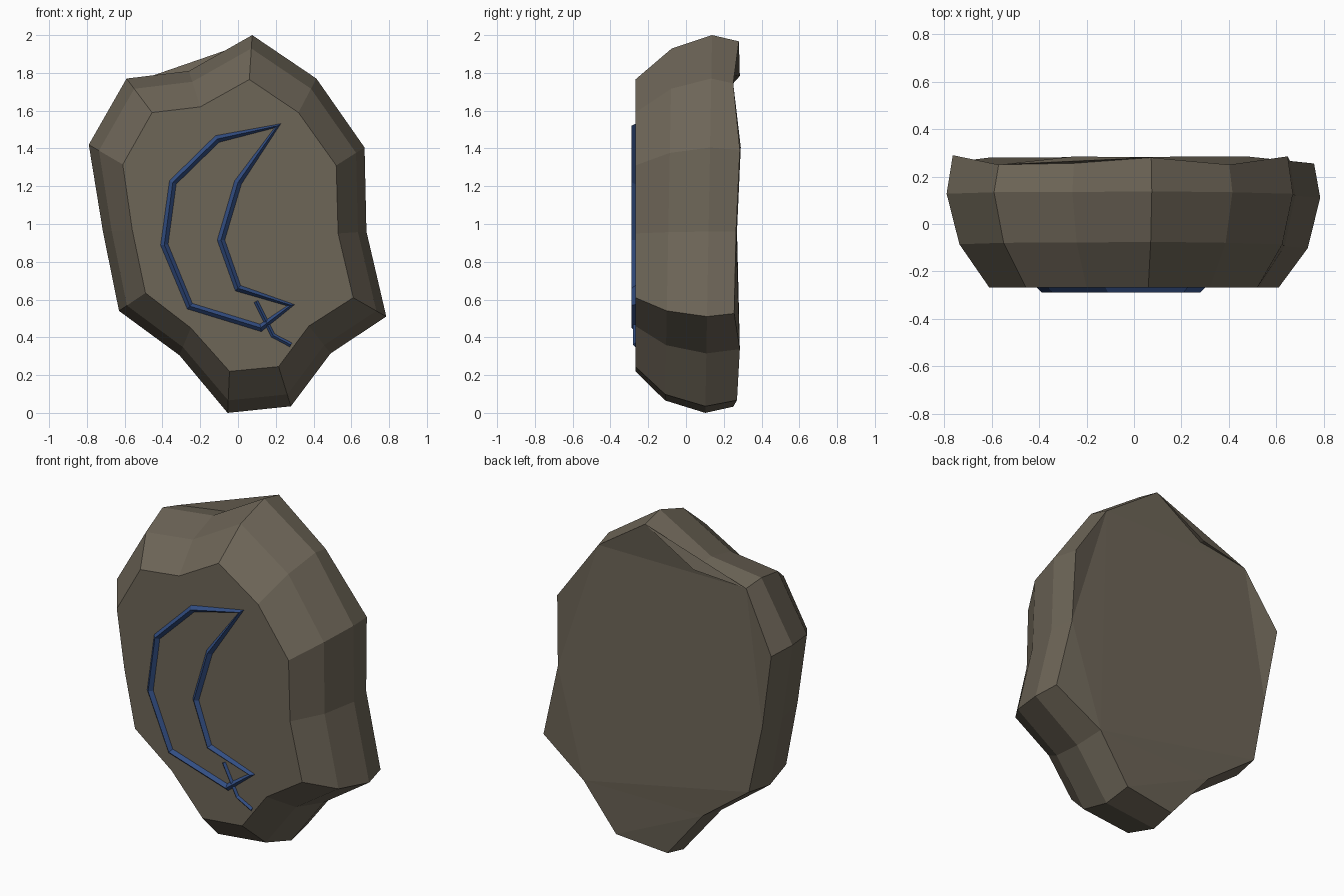
import bpy, bmesh
from mathutils import Vector

if "Cube" in bpy.data.objects:
    bpy.data.objects.remove(bpy.data.objects["Cube"])


def material(name, rgb):
    m = bpy.data.materials.new(name)
    m.diffuse_color = (*rgb, 1)
    m.use_nodes = True
    m.node_tree.nodes["Principled BSDF"].inputs["Base Color"].default_value = m.diffuse_color
    return m


def make_object(name, bm, mat):
    bmesh.ops.recalc_face_normals(bm, faces=bm.faces)
    me = bpy.data.meshes.new(name)
    bm.to_mesh(me)
    bm.free()
    me.materials.append(mat)
    ob = bpy.data.objects.new(name, me)
    bpy.context.collection.objects.link(ob)
    return ob


def bridge(bm, a, b, closed=True):
    n = len(a)
    for i in range(n if closed else n - 1):
        j = (i + 1) % n
        bm.faces.new((a[i], a[j], b[j], b[i]))


stone_mat = material("stone grey brown", (0.155, 0.132, 0.097))
blue_mat = material("rune blue", (0.032, 0.075, 0.225))

# Stone slab: front outline, widest outline and uneven back depth
front = [(.06, 1.765), (.32, 1.59), (.52, 1.31), (.53, .95), (.61, .61),
         (.375, .46), (.215, .245), (-.045, .22), (-.25, .45), (-.49, .635),
         (-.56, .97), (-.61, 1.315), (-.455, 1.59), (-.2, 1.62)]
wide = [(.075, 2.0), (.415, 1.77), (.67, 1.405), (.68, .96), (.785, .51),
        (.49, .315), (.28, .035), (-.055, .0), (-.31, .305), (-.63, .54),
        (-.715, .96), (-.79, 1.42), (-.59, 1.77), (-.26, 1.81)]
back_y = [.28, .25, .285, .265, .255, .285, .27,
          .25, .27, .28, .27, .29, .25, .285]

bm = bmesh.new()
rings = [[], [], [], []]
for (fx, fz), (wx, wz), by in zip(front, wide, back_y):
    tilt = 0.018 * (wz - 1)
    rings[0].append(bm.verts.new((fx, -.268, fz)))
    rings[1].append(bm.verts.new((fx + .7 * (wx - fx), -.093 + tilt,
                                  fz + .7 * (wz - fz))))
    rings[2].append(bm.verts.new((wx, .12 + tilt, wz)))
    rings[3].append(bm.verts.new((wx * .967, by, 1 + (wz - 1) * .967)))
for a, b in zip(rings, rings[1:]):
    bridge(bm, a, b)
bm.faces.new(rings[0])
back = bm.faces.new(rings[-1])
bmesh.ops.triangulate(bm, faces=[back])
make_object("stone_slab", bm, stone_mat)


# Rune strokes: diamond-section bars lying half sunk in the front face
def stroke(name, pts, r, closed):
    bm = bmesh.new()
    pts = [Vector((x, -.268, z)) for x, z in pts]
    n = len(pts)
    sections = []
    for i, p in enumerate(pts):
        nxt = pts[(i + 1) % n] if closed or i < n - 1 else p
        prv = pts[i - 1] if closed or i > 0 else p
        d = ((nxt - p).normalized() + (p - prv).normalized()).normalized()
        side = Vector((d.z, 0, -d.x)) * r
        up = Vector((0, -r, 0))
        sections.append([bm.verts.new(p + o) for o in (side, up, -side, -up)])
    for i in range(n if closed else n - 1):
        bridge(bm, sections[i], sections[(i + 1) % n])
    if not closed:
        bm.faces.new(sections[0])
        bm.faces.new(sections[-1])
    make_object(name, bm, blue_mat)


stroke("crescent_rune", [(.21, 1.52), (-.11, 1.45), (-.345, 1.22), (-.39, .89),
                         (-.255, .565), (.12, .45), (.28, .57), (.0, .66),
                         (-.09, .915), (.0, 1.22)], .02, True)
stroke("small_rune_mark", [(.095, .59), (.185, .41), (.28, .36)], .012, False)
